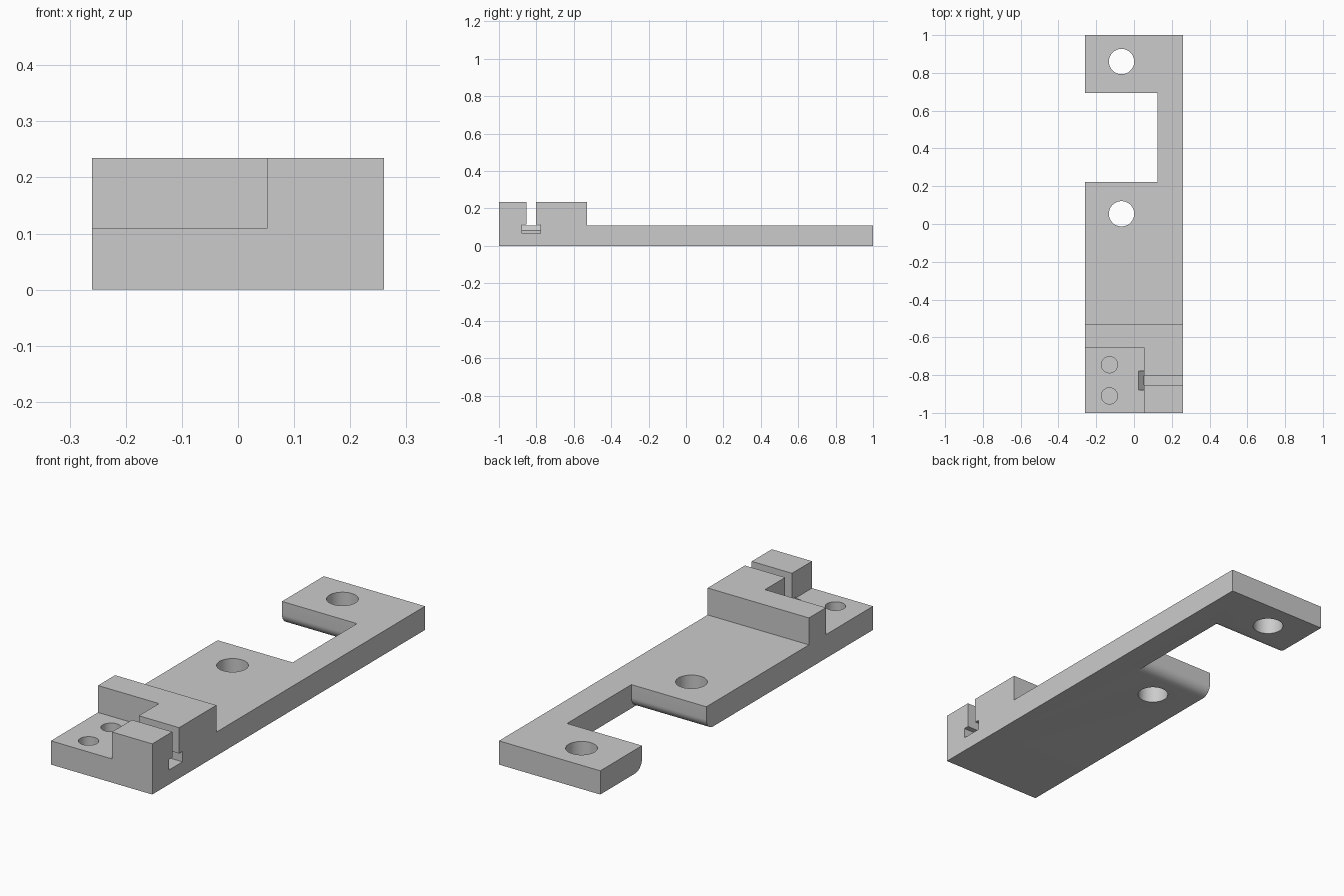
import bpy, bmesh, math
from mathutils import Vector

old = bpy.data.objects.get("Cube")
if old:
    bpy.data.objects.remove(old, do_unlink=True)

grey = bpy.data.materials.new("plain grey")
grey.use_nodes = True
grey.diffuse_color = (0.6, 0.6, 0.6, 1)
grey.node_tree.nodes["Principled BSDF"].inputs["Base Color"].default_value = grey.diffuse_color

W, T, H = 0.26, 0.11, 0.235      # half width, plate thickness, block height
FAR = 0.4                        # overshoot for cutters


def prism(name, outline, axis, lo, hi):
    """Extrude a 2D outline along an axis; outline uses the other two axes in order."""
    def place(p, d):
        c = list(p)
        c.insert(axis, d)
        return Vector(c)
    bm = bmesh.new()
    face = bm.faces.new([bm.verts.new(place(p, lo)) for p in outline])
    ext = bmesh.ops.extrude_face_region(bm, geom=[face])
    verts = [g for g in ext["geom"] if isinstance(g, bmesh.types.BMVert)]
    bmesh.ops.translate(bm, verts=verts, vec=place((0, 0), hi - lo))
    bmesh.ops.recalc_face_normals(bm, faces=bm.faces)
    me = bpy.data.meshes.new(name)
    bm.to_mesh(me)
    bm.free()
    me.materials.append(grey)
    ob = bpy.data.objects.new(name, me)
    bpy.context.collection.objects.link(ob)
    return ob


def rect(a0, a1, b0, b1):
    return [(a0, b0), (a1, b0), (a1, b1), (a0, b1)]


def circle(x, y, r, n=48):
    return [(x + r * math.cos(2 * math.pi * i / n), y + r * math.sin(2 * math.pi * i / n))
            for i in range(n)]


# Plate with raised end block, as one side profile
body = prism("mounting_plate",
             [(-1, 0), (1, 0), (1, T), (-0.53, T), (-0.53, H), (-1, H)], 0, -W, W)

# Side notch whose lower edges flare out in rounded corners
y0, y1, r, steps = 0.222, 0.694, 0.05, 10
arc = [(r - r * math.cos(math.pi / 2 * i / steps), r - r * math.sin(math.pi / 2 * i / steps))
       for i in range(steps + 1)]
notch = [(y0, FAR)] + [(y0 - dy, dz) for dy, dz in arc] + [(y0 - r, -FAR), (y1 + r, -FAR)]
notch += [(y1 + dy, dz) for dy, dz in reversed(arc)] + [(y1, FAR)]

cutters = [
    prism("notch_cutter", notch, 0, -FAR, 0.125),
    # Corner pocket in the raised block
    prism("pocket_cutter", rect(-FAR, 0.053, -1.2, -0.655), 2, T, FAR),
    # Narrow slot, and the wider undercut with a sloped inner end
    prism("slot_cutter", rect(-0.853, -0.803, 0.1, FAR), 0, 0.04, FAR),
    prism("undercut_cutter", [(FAR, 0.067), (FAR, 0.115), (0.025, 0.115), (0.025, T),
                              (0.053, 0.081), (0.053, 0.067)], 1, -0.878, -0.778),
]
# Through holes and blind holes
for y in (0.86, 0.054):
    cutters.append(prism("through_hole_cutter", circle(-0.066, y, 0.067), 2, -FAR, FAR))
for y in (-0.745, -0.91):
    cutters.append(prism("blind_hole_cutter", circle(-0.13, y, 0.043), 2, 0.03, FAR))

bpy.ops.object.select_all(action='DESELECT')
body.select_set(True)
bpy.context.view_layer.objects.active = body
for c in cutters:
    c.hide_render = True
    mod = body.modifiers.new(c.name, 'BOOLEAN')
    mod.operation = 'DIFFERENCE'
    mod.solver = 'EXACT'
    mod.object = c
    bpy.ops.object.modifier_apply(modifier=mod.name)
for c in cutters:
    bpy.data.objects.remove(c, do_unlink=True)

bpy.ops.object.shade_smooth_by_angle(angle=math.radians(30))
